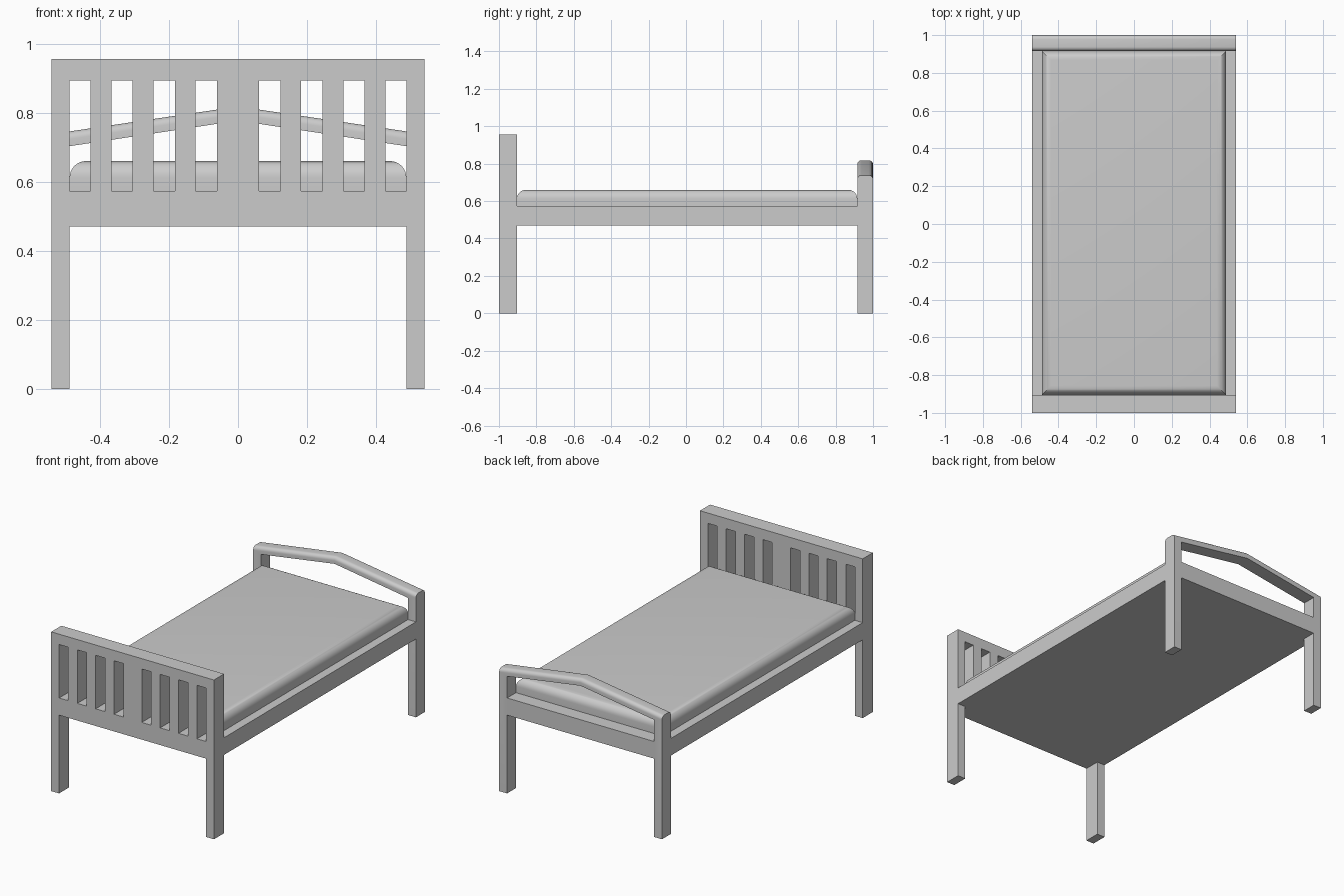
import bpy, bmesh

if "Cube" in bpy.data.objects:
    bpy.data.objects.remove(bpy.data.objects["Cube"])

W, IN = 0.5405, 0.488          # outer half width, inner edge of posts
Y_HEAD, Y_FOOT = -0.904, 0.916  # inner faces of the two end boards
Z0, Z1 = 0.47, 0.573           # bottom and top of the bed frame


def finish(name, bm):
    bmesh.ops.recalc_face_normals(bm, faces=bm.faces)
    mesh = bpy.data.meshes.new(name)
    bm.to_mesh(mesh)
    bm.free()
    ob = bpy.data.objects.new(name, mesh)
    bpy.context.collection.objects.link(ob)
    return ob


def extrude_profile(points, y0, y1):
    """Extrude an x/z outline along y."""
    bm = bmesh.new()
    face = bm.faces.new([bm.verts.new((x, y0, z)) for x, z in points])
    res = bmesh.ops.extrude_face_region(bm, geom=[face], use_keep_orig=True)
    verts = [g for g in res["geom"] if isinstance(g, bmesh.types.BMVert)]
    bmesh.ops.translate(bm, verts=verts, vec=(0, y1 - y0, 0))
    bmesh.ops.recalc_face_normals(bm, faces=bm.faces)
    return bm


def rect(x0, x1, z0, z1):
    return [(x0, z0), (x1, z0), (x1, z1), (x0, z1)]


def round_edges(bm, test, radius, segments):
    edges = [e for e in bm.edges if test(*e.verts)]
    bmesh.ops.bevel(bm, geom=edges, offset=radius, offset_type='OFFSET',
                    segments=segments, profile=0.5, affect='EDGES')


def smooth(ob):
    bpy.ops.object.select_all(action='DESELECT')
    ob.select_set(True)
    bpy.context.view_layer.objects.active = ob
    bpy.ops.object.shade_smooth_by_angle(angle=0.6)


# Headboard with legs: flat outline with eight slots, extruded
outline = [(-W, 0), (-IN, 0), (-IN, Z0), (IN, Z0), (IN, 0), (W, 0), (W, 0.956), (-W, 0.956)]
loops = [outline]
for a, b in [(0.061, 0.123), (0.183, 0.245), (0.305, 0.367), (0.428, IN)]:
    loops += [rect(a, b, Z1, 0.894), rect(-b, -a, Z1, 0.894)]
curve = bpy.data.curves.new("headboard", 'CURVE')
curve.dimensions = '2D'
curve.fill_mode = 'BOTH'
curve.extrude = (Y_HEAD + 1) / 2
for pts in loops:
    spline = curve.splines.new('POLY')
    spline.points.add(len(pts) - 1)
    for p, (x, z) in zip(spline.points, pts):
        p.co = (x, z, 0, 1)
    spline.use_cyclic_u = True
    spline.use_smooth = False
headboard = bpy.data.objects.new("headboard", curve)
headboard.location.y = (Y_HEAD - 1) / 2
headboard.rotation_euler.x = 1.5707963
bpy.context.collection.objects.link(headboard)
headboard.select_set(True)
bpy.context.view_layer.objects.active = headboard
bpy.ops.object.convert(target='MESH')

# Bed frame: side rails and flush underside
finish("bed_frame", extrude_profile(rect(-W, W, Z0, Z1), Y_HEAD, Y_FOOT))

# Mattress, rounded around its top
bm = extrude_profile(rect(-IN, IN, Z1, 0.66), Y_HEAD, Y_FOOT)
round_edges(bm, lambda a, b: min(a.co.z, b.co.z) > 0.65, 0.048, 8)
smooth(finish("mattress", bm))

# Footboard: posts joined by a peaked handrail with softened top edges
arch = [(-W, 0), (-W, 0.738), (0, 0.818), (W, 0.738), (W, 0),
        (IN, 0), (IN, 0.703), (0, 0.777), (-IN, 0.703), (-IN, 0)]
bm = extrude_profile(arch, Y_FOOT, 1)
round_edges(bm, lambda a, b: min(a.co.z, b.co.z) > 0.73 and abs(a.co.x - b.co.x) > 0.5
            and max(a.co.z, b.co.z) > 0.8 and max(abs(a.co.x), abs(b.co.x)) > 0.5, 0.022, 6)
smooth(finish("footboard_posts_and_handrail", bm))

# Lower footboard rail
finish("footboard_rail", extrude_profile(rect(-IN, IN, Z0, Z1), Y_FOOT, 1))
